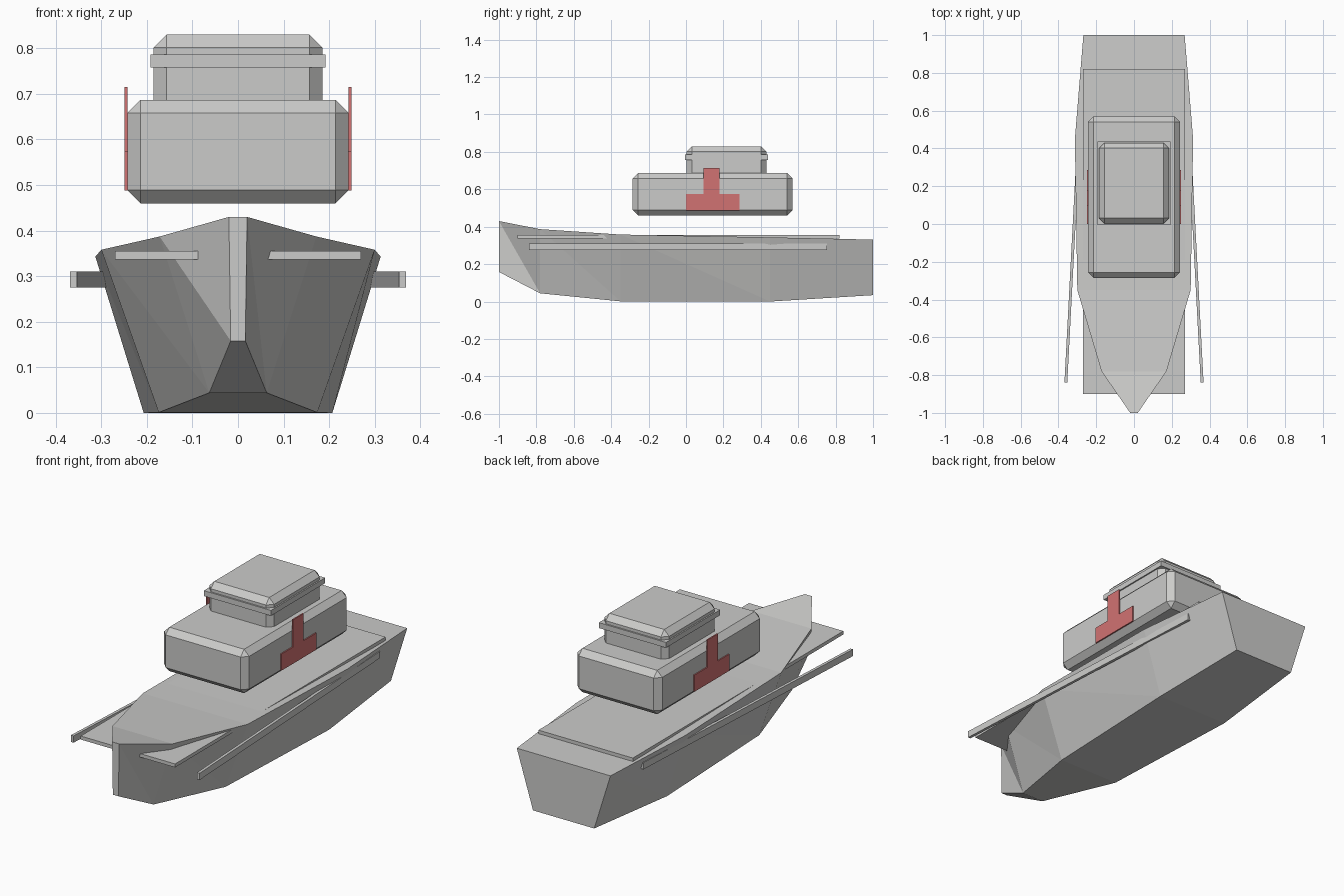
import bpy
import bmesh
import math
from mathutils import Matrix

cube = bpy.data.objects.get("Cube")
if cube:
    bpy.data.objects.remove(cube, do_unlink=True)


def material(name, rgb):
    mat = bpy.data.materials.new(name)
    mat.use_nodes = True
    mat.diffuse_color = (*rgb, 1)
    mat.node_tree.nodes["Principled BSDF"].inputs["Base Color"].default_value = (*rgb, 1)
    return mat


GREY = material("light_grey", (0.60, 0.60, 0.59))
RED = material("soft_red", (0.64, 0.17, 0.17))


def add_object(name, bm, mat):
    bmesh.ops.recalc_face_normals(bm, faces=bm.faces)
    mesh = bpy.data.meshes.new(name)
    bm.to_mesh(mesh)
    bm.free()
    mesh.materials.append(mat)
    obj = bpy.data.objects.new(name, mesh)
    bpy.context.collection.objects.link(obj)
    return obj


def box(name, xs, ys, zs, mat=GREY, chamfer=0, turn=0):
    """Box between the given limits, optionally chamfered and turned about z."""
    bm = bmesh.new()
    size = [b - a for a, b in (xs, ys, zs)]
    centre = [(a + b) / 2 for a, b in (xs, ys, zs)]
    place = (Matrix.Translation(centre) @ Matrix.Rotation(math.radians(turn), 4, "Z")
             @ Matrix.Diagonal((*size, 1)))
    bmesh.ops.create_cube(bm, size=1, matrix=place)
    if chamfer:
        bmesh.ops.bevel(bm, geom=bm.edges[:], offset=chamfer, segments=1,
                        affect="EDGES", profile=0.5)
    return add_object(name, bm, mat)


# Hull lofted through stations: y, deck half width, deck z, keel half width, keel z
STATIONS = [
    (-1.00, 0.020, 0.430, 0.016, 0.158),
    (-0.78, 0.172, 0.387, 0.063, 0.044),
    (-0.35, 0.300, 0.358, 0.174, 0.001),
    (0.45, 0.313, 0.343, 0.207, 0.000),
    (1.00, 0.268, 0.331, 0.175, 0.034),
]
bm = bmesh.new()
rings = []
for y, deck, top, keel, low in STATIONS:
    corners = [(-deck, y, top), (deck, y, top), (keel, y, low), (-keel, y, low)]
    rings.append([bm.verts.new(c) for c in corners])
for near, far in zip(rings, rings[1:]):
    for j in range(4):
        k = (j + 1) % 4
        bm.faces.new((near[j], near[k], far[k]))
        bm.faces.new((near[j], far[k], far[j]))
bm.faces.new(rings[0])
bm.faces.new(rings[-1])
add_object("hull", bm, GREY)

# Flat deck plate that pokes out beside the bow
box("deck_plate", (-0.27, 0.27), (-0.90, 0.82), (0.337, 0.355))

# Superstructure
box("lower_cabin", (-0.243, 0.243), (-0.285, 0.57), (0.46, 0.687), chamfer=0.029)
box("upper_cabin", (-0.185, 0.185), (0.003, 0.43), (0.63, 0.83), chamfer=0.028)
box("cabin_band", (-0.192, 0.192), (-0.005, 0.438), (0.758, 0.786))

# Side rails and red side emblems
for name, s in (("left", 1), ("right", -1)):
    def side(a, b):
        return sorted((s * a, s * b))

    box(name + "_side_rail", side(0.3115, 0.3265), (-0.84, 0.755), (0.275, 0.31),
        turn=3 * s)
    box(name + "_emblem_bar", side(0.242, 0.249), (0.0, 0.286), (0.488, 0.574), RED)
    box(name + "_emblem_stem", side(0.242, 0.249), (0.094, 0.18), (0.574, 0.715), RED)
